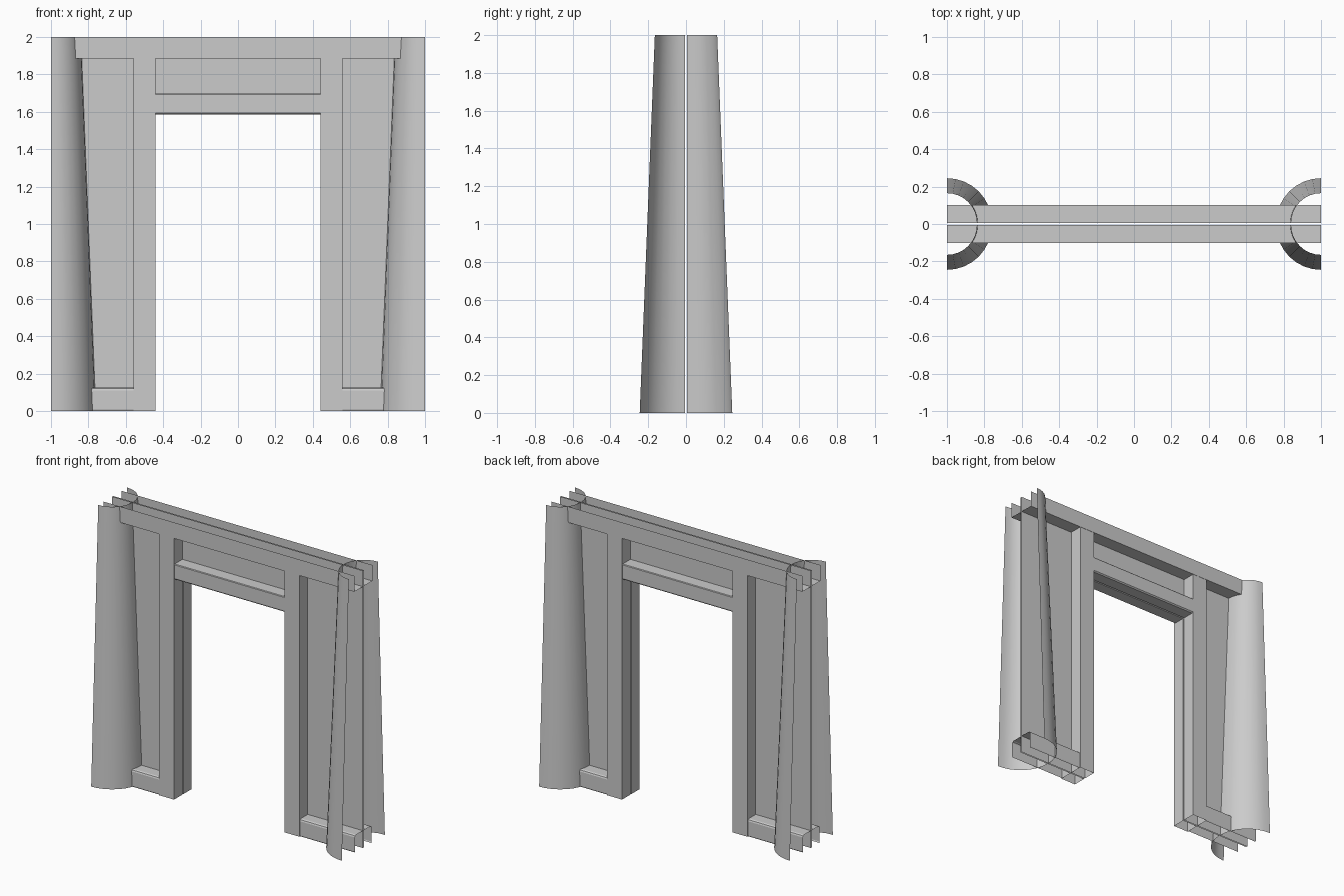
import bpy
import math

cube = bpy.data.objects.get("Cube")
if cube:
    bpy.data.objects.remove(cube, do_unlink=True)

GREY = (0.6, 0.6, 0.6, 1.0)
mat = bpy.data.materials.new("plain grey")
mat.use_nodes = True
mat.diffuse_color = GREY
mat.node_tree.nodes["Principled BSDF"].inputs["Base Color"].default_value = GREY

GAP = 0.005      # half the slit between the two faces of the wall
FACE = 0.10      # how far the framing stands out
DOOR = 0.44      # half width of the opening
JAMB = 0.56      # outer edge of the door post
LINTEL = 1.585   # height of the opening
BEAM = 1.885     # underside of the top beam
TOP = 2.0


def ribbon(name, start, end):
    """Open sheet between two matching rails, mirrored left-right and front-back."""
    n = len(start)
    faces = [(i, i + 1, n + i + 1, n + i) for i in range(n - 1)]
    mesh = bpy.data.meshes.new(name)
    mesh.from_pydata(start + end, [], faces)
    mesh.materials.append(mat)
    obj = bpy.data.objects.new(name, mesh)
    bpy.context.collection.objects.link(obj)
    mirror = obj.modifiers.new("both sides", "MIRROR")
    mirror.use_axis = (True, True, False)
    mirror.merge_threshold = 0.0005
    return obj


def along_x(name, profile, x0, x1):
    """Sweep a (depth, height) profile sideways."""
    rail = [[(x, -y, z) for y, z in profile] for x in (x1, x0)]
    return ribbon(name, rail[0], rail[1])


def upright(name, profile, z0, z1):
    """Raise an (x, depth) outline."""
    rail = [[(x, -y, z) for x, y in profile] for z in (z0, z1)]
    return ribbon(name, rail[0], rail[1])


# Thin wall sheets beside and above the opening
upright("side_wall", [(DOOR, GAP), (1, GAP)], 0, TOP)
upright("wall_over_door", [(0, GAP), (DOOR, GAP)], LINTEL, TOP)

# Door posts
upright("door_post", [(DOOR, GAP), (DOOR, FACE), (JAMB, FACE), (JAMB, GAP)], 0, BEAM)

# Top beam, an open channel
along_x("top_beam", [(GAP, BEAM), (FACE + 0.002, BEAM), (FACE + 0.002, TOP)], 0, 1)

# Lintel across the opening
d = FACE - 0.003
along_x("door_lintel", [(GAP, LINTEL), (d - 0.008, LINTEL), (d, LINTEL + 0.008),
                        (d, 1.692), (d - 0.004, 1.697), (GAP, 1.697)], 0, DOOR)

# Skirting with a softened upper edge
d = FACE - 0.005
along_x("skirting", [(d - 0.004, 0), (d, 0.008), (d, 0.11), (d - 0.004, 0.12),
                     (d - 0.014, 0.125), (GAP, 0.125)], JAMB, 1)


# Tapered quarter-round columns at the ends
def arc(radius, z, steps=8):
    angles = [math.pi / 2 * i / steps for i in range(steps + 1)]
    return [(1 - radius * math.cos(a), -GAP - radius * math.sin(a), z) for a in angles]


column = ribbon("end_column", arc(0.24, 0), arc(0.16, TOP))
bpy.ops.object.select_all(action="DESELECT")
column.select_set(True)
bpy.context.view_layer.objects.active = column
bpy.ops.object.shade_smooth_by_angle(angle=math.radians(30))
